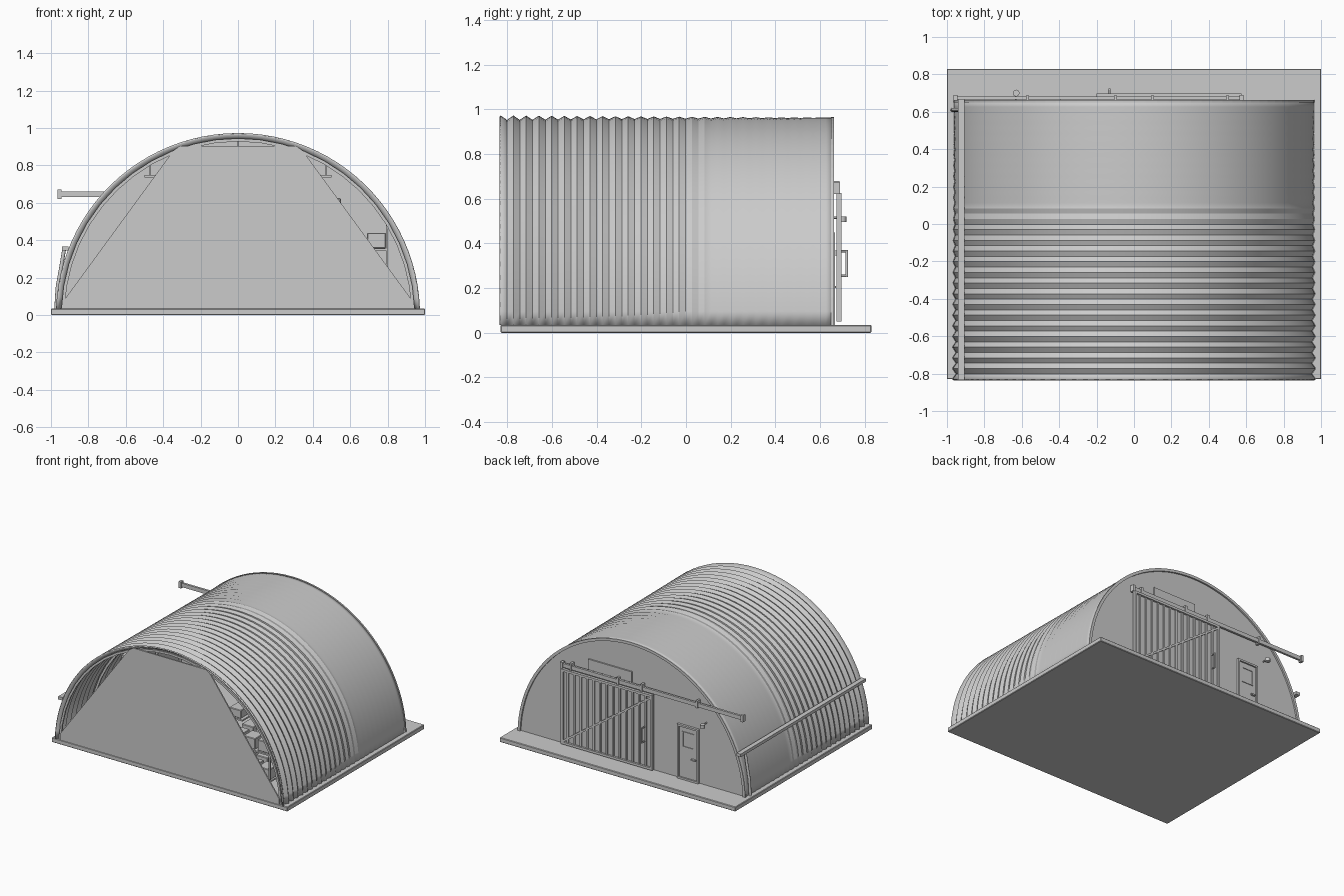
import bpy, bmesh, math
from mathutils import Vector

cube = bpy.data.objects.get("Cube")
if cube:
    bpy.data.objects.remove(cube, do_unlink=True)

grey = bpy.data.materials.new("plain_grey")
grey.use_nodes = True
COLOUR = (0.6, 0.6, 0.6, 1)
grey.diffuse_color = COLOUR
grey.node_tree.nodes["Principled BSDF"].inputs["Base Color"].default_value = COLOUR

SLAB = 0.035          # top of the slab
FRONT, BACK = -0.83, 0.655
RADIUS = 0.963


def finish(name, bm, angle=None):
    bmesh.ops.recalc_face_normals(bm, faces=bm.faces)
    mesh = bpy.data.meshes.new(name)
    bm.to_mesh(mesh)
    bm.free()
    mesh.materials.append(grey)
    ob = bpy.data.objects.new(name, mesh)
    bpy.context.collection.objects.link(ob)
    if angle:
        bpy.ops.object.select_all(action='DESELECT')
        ob.select_set(True)
        bpy.context.view_layer.objects.active = ob
        bpy.ops.object.shade_smooth_by_angle(angle=math.radians(angle))
    return ob


def box(name, x, y, z, bevel=0):
    """Box from three (low, high) ranges."""
    bm = bmesh.new()
    bmesh.ops.create_cube(bm, size=1)
    for v in bm.verts:
        v.co = [sum(r) / 2 + c * (r[1] - r[0]) for r, c in zip((x, y, z), v.co)]
    if bevel:
        bmesh.ops.bevel(bm, geom=bm.edges[:], offset=bevel, segments=1, affect='EDGES')
    return finish(name, bm)


def rod(name, a, b, r, sides=12):
    """Cylinder between two points."""
    a, b = Vector(a), Vector(b)
    bm = bmesh.new()
    bmesh.ops.create_cone(bm, cap_ends=True, segments=sides, radius1=r, radius2=r, depth=(b - a).length)
    turn = (b - a).to_track_quat('Z', 'Y')
    for v in bm.verts:
        v.co = turn @ v.co + (a + b) / 2
    return finish(name, bm, 40)


def prism(name, outline, y0, y1):
    """Outline in x and z, extruded along y."""
    bm = bmesh.new()
    face = bm.faces.new([bm.verts.new((x, y0, z)) for x, z in outline])
    out = bmesh.ops.extrude_face_region(bm, geom=[face])
    bmesh.ops.translate(bm, vec=(0, y1 - y0, 0), verts=[g for g in out["geom"] if isinstance(g, bmesh.types.BMVert)])
    return finish(name, bm)


def arc(r, n):
    """Half circle standing on the slab."""
    start = math.asin(SLAB / r)
    angles = [start + (math.pi - 2 * start) * i / n for i in range(n + 1)]
    return [(r * math.cos(t), r * math.sin(t)) for t in angles]


def frame(name, x, y, z, w):
    """Rectangular door frame."""
    for i, (xr, zr) in enumerate([((x[0], x[0] + w), z), ((x[1] - w, x[1]), z),
                                  (x, (z[1] - w, z[1])), (x, (z[0], z[0] + w))]):
        box(f"{name}_{i}", xr, y, zr)


# Ground slab
box("slab", (-1, 1), (-0.83, 0.83), (0, SLAB), 0.004)

# Corrugated roof, ridges fading towards the back
RIDGES = 26
bm = bmesh.new()
rows = []
for j in range(RIDGES * 2 + 1):
    y = FRONT + (BACK - FRONT) * j / (RIDGES * 2)
    height = 0.0069 * (BACK - y) * (1 if j % 2 == 0 else -1)
    rows.append([bm.verts.new((x, y, z)) for x, z in arc(RADIUS + height, 48)])
for p, q in zip(rows, rows[1:]):
    for i in range(48):
        bm.faces.new((p[i], p[i + 1], q[i + 1], q[i]))
roof = finish("roof", bm, 30)
thick = roof.modifiers.new("thickness", 'SOLIDIFY')
thick.thickness = 0.01
thick.offset = -1 if roof.data.polygons[24].normal.z > 0 else 1

# Inner ribs and rear arch trim
for k, y in enumerate([-0.822, -0.45, -0.08, 0.29, 0.625, BACK - 0.005]):
    outer, inner = (0.945, 0.928) if k < 5 else (0.966, 0.945)
    prism(f"arch_rib_{k}", arc(outer, 24 if k < 5 else 48) + arc(inner, 24 if k < 5 else 48)[::-1], y, y + 0.012)

# End walls
prism("back_wall", arc(0.955, 48), 0.635, 0.65)
half = [(0.93, SLAB), (0.93, 0.08), (0.345, 0.88), (0.31, 0.905)]
prism("front_wall", half + [(-x, z) for x, z in half[::-1]], FRONT, FRONT + 0.01)

# Sliding door with slats, brace and handle
frame("sliding_door_frame", (-0.2, 0.575), (0.675, 0.697), (0.05, 0.625), 0.018)
box("sliding_door_panel", (-0.19, 0.565), (0.677, 0.682), (0.055, 0.62))
for i in range(13):
    x = -0.145 + i * 0.055
    box(f"door_slat_{i}", (x, x + 0.014), (0.68, 0.69), (0.06, 0.61))
prism("door_brace", [(0.565, 0.06), (0.565, 0.078), (-0.19, 0.615), (-0.19, 0.597)], 0.68, 0.695)
rod("door_handle", (-0.13, 0.72, 0.25), (-0.13, 0.72, 0.37), 0.006)
for z in (0.255, 0.365):
    rod("handle_stub", (-0.13, 0.69, z), (-0.13, 0.72, z), 0.005)

# Door rail with end stops and hangers
box("door_rail", (-0.96, 0.58), (0.665, 0.682), (0.632, 0.662))
for x in (-0.955, 0.575):
    box("rail_stop", (x - 0.01, x + 0.01), (0.66, 0.69), (0.622, 0.672))
for x in (-0.57, -0.1, 0.1, 0.5):
    box("rail_bracket", (x - 0.008, x + 0.008), (0.645, 0.688), (0.625, 0.68))

# Small side door with frame, window and lever
frame("side_door_frame", (-0.57, -0.39), (0.648, 0.668), (SLAB, 0.45), 0.014)
box("side_door", (-0.56, -0.4), (0.648, 0.657), (SLAB, 0.44))
frame("side_door_window", (-0.53, -0.43), (0.655, 0.662), (0.28, 0.4), 0.008)
box("side_door_lever", (-0.545, -0.51), (0.657, 0.672), (0.2, 0.21))

# Wall lamp on an arm and the blank sign
rod("lamp_arm", (-0.63, 0.645, 0.515), (-0.63, 0.7, 0.515), 0.005)
rod("lamp_shade", (-0.63, 0.7, 0.495), (-0.63, 0.7, 0.52), 0.018)
box("sign_board", (0.0, 0.37), (0.648, 0.661), (0.66, 0.74))

# Gutter and downpipe on the right side
box("gutter", (-0.94, -0.905), (-0.835, 0.68), (0.345, 0.368))
drop = [(-0.93, 0.35), (-0.945, 0.26), (-0.965, 0.15), (-0.972, SLAB)]
for (x0, z0), (x1, z1) in zip(drop, drop[1:]):
    rod("downpipe", (x0, 0.61, z0), (x1, 0.61, z1), 0.01)

# Storage rack with crates inside
for x in (0.42, 0.79):
    for y in (-0.76, -0.3):
        top = 0.56 if x < 0.5 else 0.5
        box("rack_post", (x, x + 0.012), (y, y + 0.012), (SLAB, top))
for level, (z, right) in enumerate([(0.14, 0.8), (0.345, 0.8), (0.55, 0.57)]):
    box(f"rack_shelf_{level}", (0.42, right), (-0.76, -0.29), (z, z + 0.012))
    for x in (0.45, 0.57, 0.69):
        for y in (-0.75, -0.6, -0.45):
            if x + 0.1 < right + 0.01:
                box("crate", (x, x + 0.1), (y, y + 0.11), (z + 0.012, z + 0.095 - 0.02 * (level == 2)), 0.004)

# Hanging lamps
for x in (-0.47, 0.47):
    for y in (-0.6, -0.1, 0.4):
        box("hanging_lamp", (x - 0.03, x + 0.03), (y - 0.1, y + 0.1), (0.735, 0.75))
        rod("lamp_cord", (x, y, 0.745), (x, y, 0.82), 0.003, 6)
rod("ridge_cord", (0, -0.7, 0.87), (0, -0.7, 0.94), 0.003, 6)
